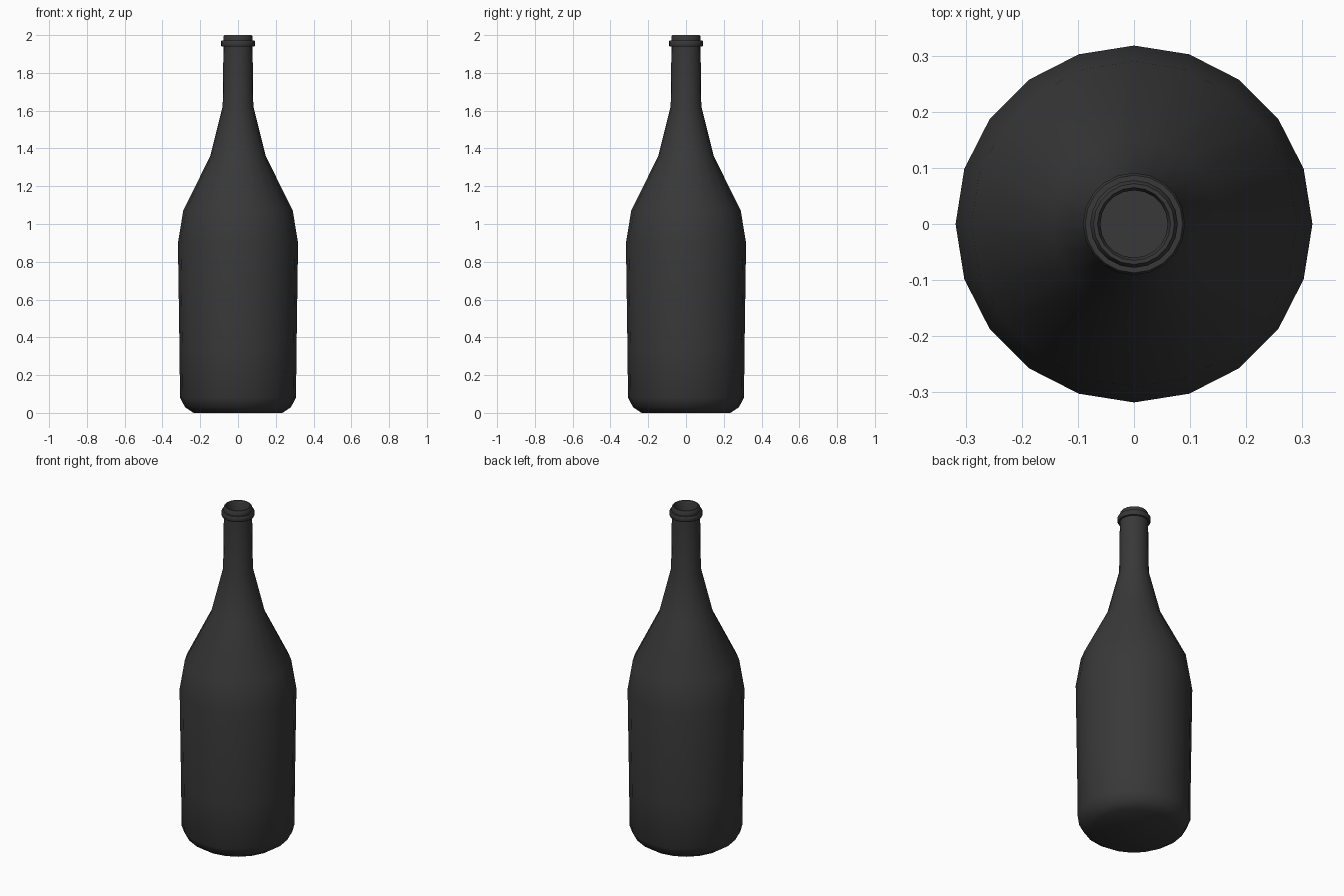
import bpy, bmesh
from math import sin, cos, pi, radians

if "Cube" in bpy.data.objects:
    bpy.data.objects.remove(bpy.data.objects["Cube"])

SIDES = 20

glass = bpy.data.materials.new("dark_glass")
glass.diffuse_color = (0.04, 0.04, 0.04, 1)
glass.use_nodes = True
glass.node_tree.nodes["Principled BSDF"].inputs["Base Color"].default_value = glass.diffuse_color


def lathe(name, profile):
    """Revolve (radius, z) points round z, capping both ends."""
    bm = bmesh.new()
    rings = [[bm.verts.new((r * cos(2 * pi * i / SIDES), r * sin(2 * pi * i / SIDES), z))
              for i in range(SIDES)] for r, z in profile]
    for a, b in zip(rings, rings[1:]):
        for i in range(SIDES):
            j = (i + 1) % SIDES
            bm.faces.new((a[i], a[j], b[j], b[i]))
    bm.faces.new(rings[0][::-1])
    bm.faces.new(rings[-1])
    mesh = bpy.data.meshes.new(name)
    bm.to_mesh(mesh)
    bm.free()
    mesh.materials.append(glass)
    obj = bpy.data.objects.new(name, mesh)
    bpy.context.collection.objects.link(obj)
    bpy.ops.object.select_all(action='DESELECT')
    obj.select_set(True)
    bpy.context.view_layer.objects.active = obj
    bpy.ops.object.shade_smooth_by_angle(angle=radians(40))
    return obj


# Base, body, shoulder, neck, lip ring, mouth and the recess inside the mouth
lathe("bottle", [
    (0.235, 0.0), (0.28, 0.03), (0.307, 0.08), (0.31, 0.35), (0.318, 0.9),
    (0.29, 1.07), (0.147, 1.36), (0.081, 1.625), (0.077, 1.94),
    (0.087, 1.94), (0.091, 1.947), (0.091, 1.965), (0.087, 1.972),
    (0.078, 1.972), (0.078, 1.99), (0.072, 2.0), (0.065, 2.0),
    (0.06, 1.99), (0.06, 1.85),
])
